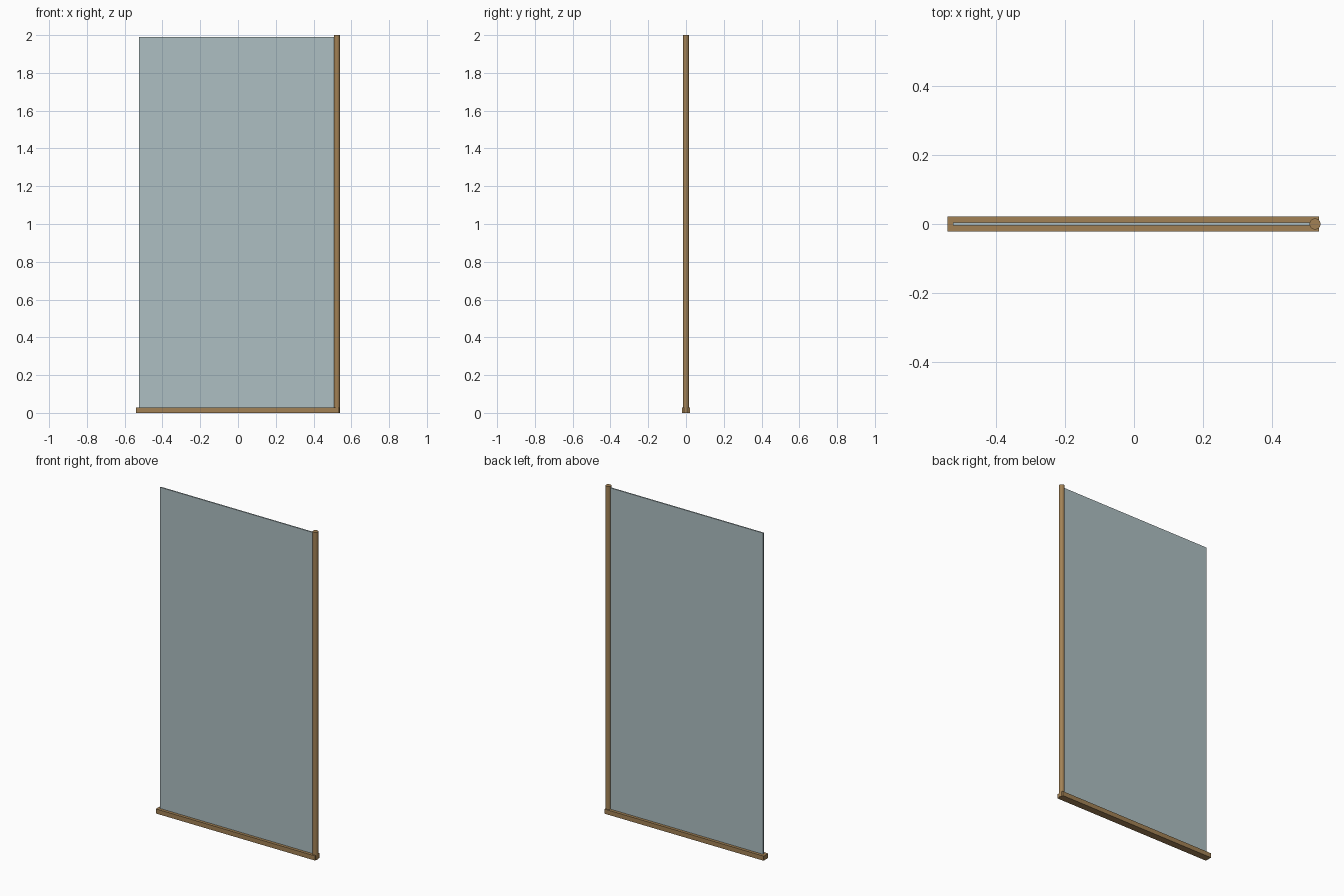
import bpy

if "Cube" in bpy.data.objects:
    bpy.data.objects.remove(bpy.data.objects["Cube"])


def material(name, color):
    m = bpy.data.materials.new(name)
    m.diffuse_color = color
    m.use_nodes = True
    m.node_tree.nodes["Principled BSDF"].inputs["Base Color"].default_value = m.diffuse_color
    return m


def box(name, x, y, z, mat):
    """Box from (min, max) ranges on each axis."""
    size = [b - a for a, b in (x, y, z)]
    centre = [(a + b) / 2 for a, b in (x, y, z)]
    bpy.ops.mesh.primitive_cube_add(size=1, location=centre)
    ob = bpy.context.object
    ob.name = name
    ob.scale = size
    bpy.ops.object.transform_apply(location=False, rotation=False, scale=True)
    ob.data.materials.append(mat)
    return ob


bronze = material("bronze", (0.36, 0.22, 0.09, 1.0))
glass = material("glass", (0.42, 0.52, 0.54, 0.5))

# Floor rail
box("bottom_rail", (-0.54, 0.535), (-0.022, 0.022), (0.0, 0.028), bronze)

# Glass pane, seated on the rail and running into the post
box("glass_panel", (-0.524, 0.515), (-0.004, 0.004), (0.02, 1.99), glass)

# Round post at the right edge
bpy.ops.mesh.primitive_cylinder_add(vertices=24, radius=0.016, depth=2.0,
                                    location=(0.524, 0, 1.0))
post = bpy.context.object
post.name = "side_post"
post.data.materials.append(bronze)
bpy.ops.object.shade_smooth_by_angle()
